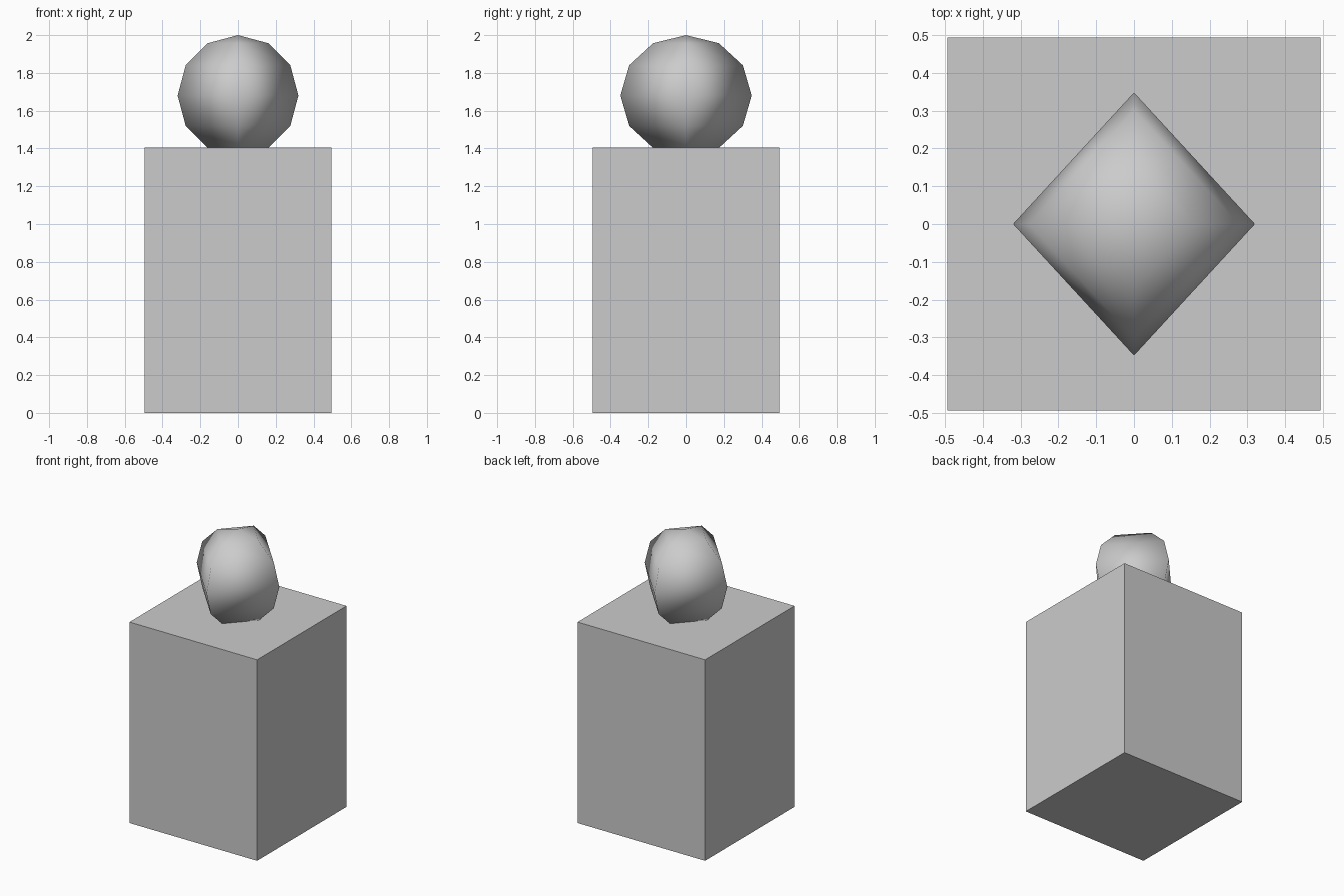
import bpy

# Remove the default cube
default = bpy.data.objects.get("Cube")
if default:
    bpy.data.objects.remove(default, do_unlink=True)

# Single plain grey material
grey = bpy.data.materials.new("plain grey")
grey.use_nodes = True
colour = (0.6, 0.6, 0.6, 1.0)
grey.diffuse_color = colour
grey.node_tree.nodes["Principled BSDF"].inputs["Base Color"].default_value = colour


def finish(name, size):
    """Name, scale and colour the active object."""
    obj = bpy.context.object
    obj.name = name
    obj.data.name = name
    obj.scale = size
    bpy.ops.object.transform_apply(location=False, rotation=False, scale=True)
    obj.data.materials.append(grey)
    return obj


# Tall square block
BODY_WIDTH, BODY_HEIGHT = 0.988, 1.406
bpy.ops.mesh.primitive_cube_add(size=1, location=(0, 0, BODY_HEIGHT / 2))
finish("body_block", (BODY_WIDTH, BODY_WIDTH, BODY_HEIGHT))

# Four-sided ball sunk slightly into the top of the block
HEAD_RADIUS = 0.32
bpy.ops.mesh.primitive_uv_sphere_add(segments=4, ring_count=6, radius=1,
                                     location=(0, 0, 2 - HEAD_RADIUS))
finish("head_ball", (HEAD_RADIUS, 0.348, HEAD_RADIUS))
bpy.ops.object.shade_smooth()
